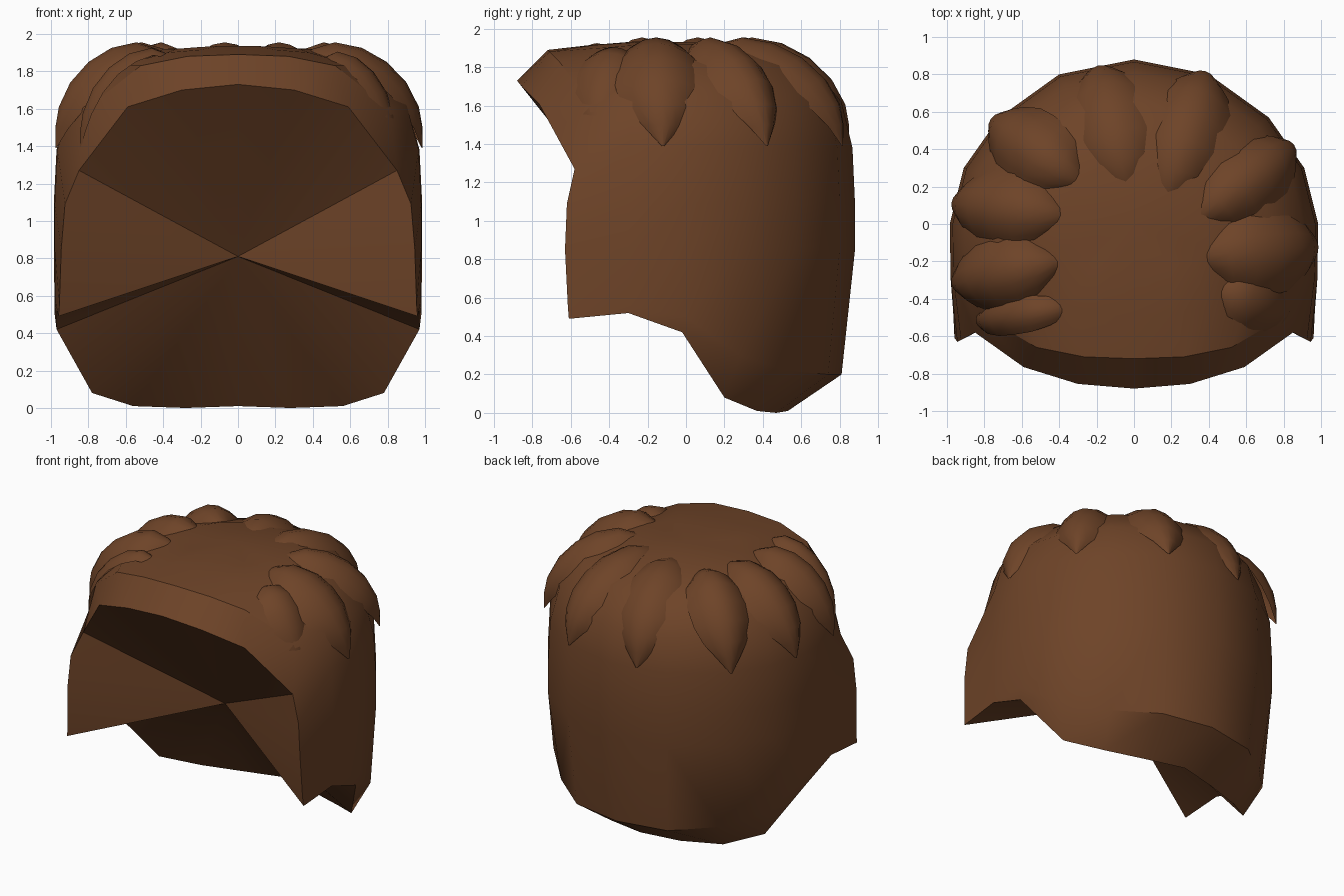
import bpy, bmesh, math
from mathutils import Vector

if "Cube" in bpy.data.objects:
    bpy.data.objects.remove(bpy.data.objects["Cube"])

brown = bpy.data.materials.new("brown_hair")
brown.diffuse_color = (0.155, 0.057, 0.021, 1)
brown.use_nodes = True
brown.node_tree.nodes["Principled BSDF"].inputs["Base Color"].default_value = brown.diffuse_color


def finish(bm, name, angle):
    me = bpy.data.meshes.new(name)
    bm.to_mesh(me)
    bm.free()
    ob = bpy.data.objects.new(name, me)
    bpy.context.collection.objects.link(ob)
    me.materials.append(brown)
    bpy.ops.object.select_all(action='DESELECT')
    ob.select_set(True)
    bpy.context.view_layer.objects.active = ob
    bpy.ops.object.shade_smooth_by_angle(angle=math.radians(angle))
    return ob


# --- hair cap: columns run from the rim up to the crown, front to back ---
front = [  # fringe columns: rim, brow edge, two crown rows
    [(0, -.88, 1.73), (0, -.72, 1.89), (0, -.5, 1.915), (0, -.25, 1.935)],
    [(.3, -.855, 1.70), (.27, -.71, 1.88), (.2, -.48, 1.915), (.1, -.24, 1.935)],
    [(.59, -.765, 1.61), (.52, -.66, 1.83), (.38, -.45, 1.90), (.2, -.22, 1.93)],
]
temple = [(.96, -.61, .49), (.955, -.615, .55), (.945, -.63, .85), (.925, -.62, 1.09),
          (.85, -.58, 1.27), (.81, -.49, 1.6), (.63, -.38, 1.83), (.33, -.2, 1.92)]
sides = [  # rim point, bevel point, widest outline (x, y)
    ((.97, -.3, .52), (.975, -.3, .56), (.98, -.3)),
    ((.97, -.02, .42), (.98, 0, .5), (.985, 0)),
    ((.78, .2, .08), (.88, .28, .3), (.91, .3)),
    ((.56, .37, .01), (.65, .52, .22), (.72, .57)),
    ((.28, .47, 0), (.37, .74, .2), (.4, .8)),
    ((0, .53, .01), (0, .81, .2), (0, .88)),
]
rows = [(1, .85), (1, 1.09), (.985, 1.38), (.92, 1.62), (.74, 1.81), (.4, 1.92)]
columns = [[None] * 4 + c for c in front] + [temple]
for rim, bevel, (x, y) in sides:
    columns.append([rim, bevel] + [(x * f, y * f, z) for f, z in rows])

bm = bmesh.new()
grid = [[p and bm.verts.new(p) for p in c] for c in columns]
crown = bm.verts.new((0, 0, 1.93))
inner = bm.verts.new((0, -.15, .81))
for a, b in zip(grid, grid[1:]):
    for i in range(7):
        quad = [a[i], b[i], b[i + 1], a[i + 1]]
        if all(quad):
            bm.faces.new(quad)
    bm.faces.new((a[7], b[7], crown))
# hollow inside: the rim fans in to one inner point
rim = [c[4] for c in grid[:3]] + grid[3][4::-1] + [c[0] for c in grid[4:]]
for a, b in zip(rim, rim[1:]):
    bm.faces.new((a, b, inner))
bmesh.ops.mirror(bm, geom=bm.verts[:] + bm.edges[:] + bm.faces[:], axis='X', merge_dist=.001)
bmesh.ops.remove_doubles(bm, verts=bm.verts[:], dist=.001)
bmesh.ops.recalc_face_normals(bm, faces=bm.faces[:])
finish(bm, "hair_cap", 35)

# --- puffy leaf-shaped locks around the crown ---
spine = [(0, 1.87, .1), (.12, 1.92, .5), (.3, 1.955, .8), (.52, 1.925, .98), (.72, 1.85, 1),
         (.88, 1.74, .95), (.98, 1.61, .75), (1.01, 1.5, .42), (1.01, 1.39, .03)]


def lock(name, start, end, half, lift=0.0, puff=.13):
    a, b = Vector((*start, 0)), Vector((*end, 0))
    d = b - a
    length = d.length
    d.normalize()
    side = Vector((-d.y, d.x, 0))
    pts = [a + d * (t * length) + Vector((0, 0, z + lift)) for t, z, w in spine]
    bm = bmesh.new()
    strips = []
    for i, (t, z, w) in enumerate(spine):
        tan = (pts[min(i + 1, len(pts) - 1)] - pts[max(i - 1, 0)]).normalized()
        out = tan.cross(side).normalized()
        if out.z < -.05 or out.dot(d) < -.6:
            out = -out
        strips.append([bm.verts.new(pts[i] + side * (half * w * s) - out * (puff * w * s * s))
                       for s in (-1, -.7, -.35, 0, .35, .7, 1)])
    for p, q in zip(strips, strips[1:]):
        for i in range(6):
            bm.faces.new((p[i], q[i], q[i + 1], p[i + 1]))
    bmesh.ops.recalc_face_normals(bm, faces=bm.faces[:])
    if sum(f.normal.z * f.calc_area() for f in bm.faces) < 0:
        bmesh.ops.reverse_faces(bm, faces=bm.faces[:])
    finish(bm, name, 60)


lock("lock_left", (-.32, .04), (-.97, .11), .21)
lock("lock_back_left", (-.26, .2), (-.76, .56), .21)
lock("lock_back_mid_left", (-.02, .13), (-.19, .84), .24)
lock("lock_back_mid_right", (.15, .07), (.38, .81), .22)
lock("lock_back_right", (.29, 0), (.85, .42), .2)
lock("lock_right", (.32, -.17), (.98, -.12), .24)
lock("lock_front_left", (-.36, -.19), (-.97, -.32), .2)
# flatter temple locks, mostly sunk in the cap
lock("temple_lock_left", (-.3, -.44), (-.84, -.52), .1, -.03, .05)
lock("temple_lock_right", (.4, -.34), (.84, -.47), .15, -.05, .06)
